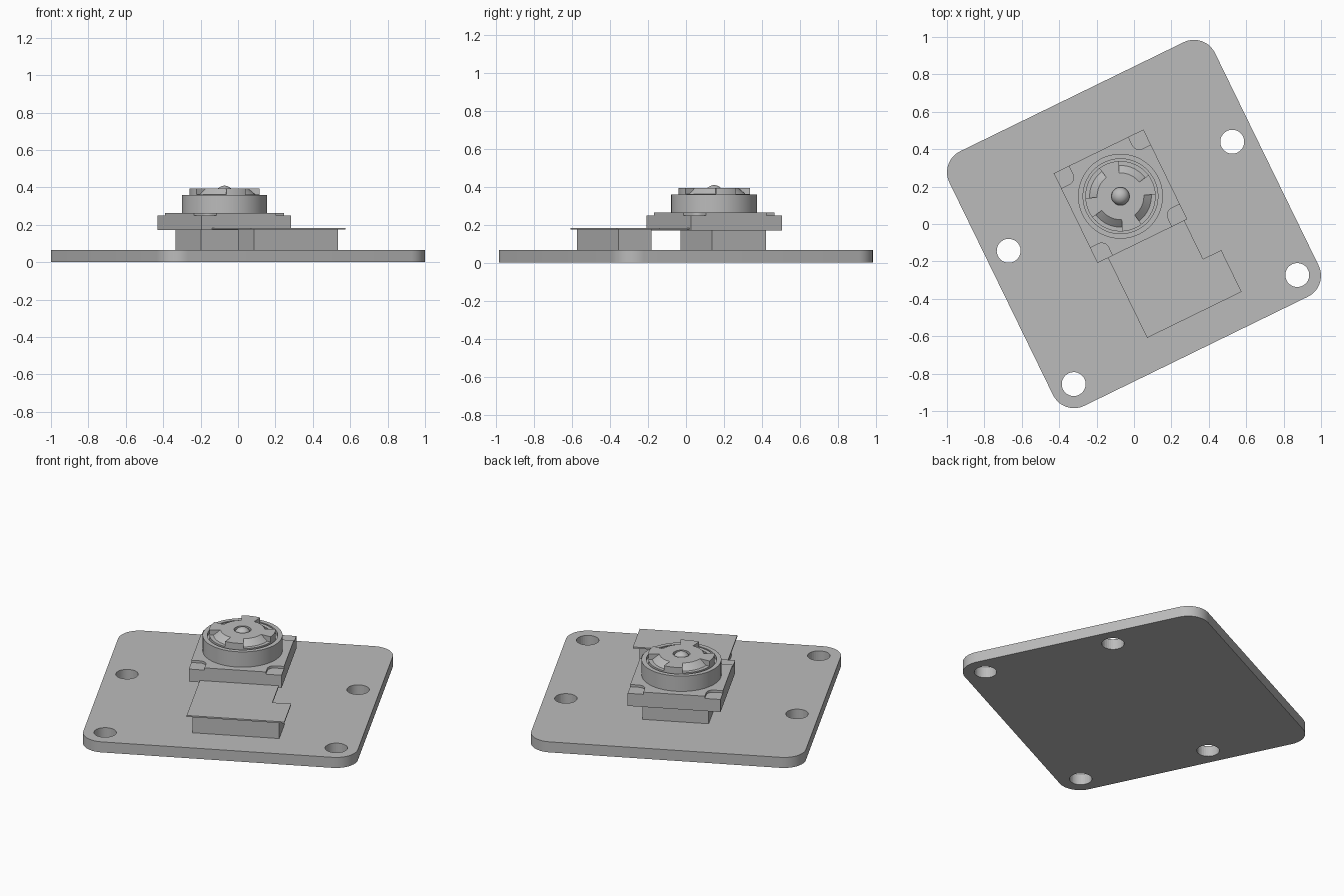
import bpy, bmesh, math

cube = bpy.data.objects.get("Cube")
if cube:
    bpy.data.objects.remove(cube)

TURN = math.radians(26)      # the whole module is turned on its base
LENS_Y = 0.165               # lens axis in module coordinates

grey = bpy.data.materials.new("plain_grey")
grey.use_nodes = True
grey.diffuse_color = (0.5, 0.5, 0.5, 1)
grey.node_tree.nodes["Principled BSDF"].inputs["Base Color"].default_value = (0.5, 0.5, 0.5, 1)


def finish(name, bm, y=0.0, smooth=True):
    """Turn a bmesh into a placed, shaded object."""
    bmesh.ops.remove_doubles(bm, verts=bm.verts, dist=1e-5)
    bmesh.ops.recalc_face_normals(bm, faces=bm.faces)
    mesh = bpy.data.meshes.new(name)
    bm.to_mesh(mesh)
    bm.free()
    mesh.materials.append(grey)
    obj = bpy.data.objects.new(name, mesh)
    bpy.context.collection.objects.link(obj)
    obj.rotation_euler.z = TURN
    obj.location = (-y * math.sin(TURN), y * math.cos(TURN), 0)
    if smooth:
        bpy.ops.object.select_all(action='DESELECT')
        obj.select_set(True)
        bpy.context.view_layer.objects.active = obj
        bpy.ops.object.shade_smooth_by_angle(angle=math.radians(30))
    return obj


def prism(name, outline, z0, z1, y=0.0, smooth=True):
    """Extrude a flat outline from z0 to z1."""
    bm = bmesh.new()
    face = bm.faces.new([bm.verts.new((px, py, z0)) for px, py in outline])
    top = bmesh.ops.extrude_face_region(bm, geom=[face], use_keep_orig=True)["geom"]
    for v in top:
        if isinstance(v, bmesh.types.BMVert):
            v.co.z = z1
    return finish(name, bm, y, smooth)


def box(name, x0, x1, y0, y1, z0, z1):
    return prism(name, [(x0, y0), (x1, y0), (x1, y1), (x0, y1)], z0, z1, smooth=False)


def arc(cx, cy, r, start, sweep, steps):
    angles = [math.radians(start + sweep * i / steps) for i in range(steps + 1)]
    return [(cx + r * math.cos(a), cy + r * math.sin(a)) for a in angles]


def polar_mesh(name, sections, y):
    """Skin a closed ring of (angle, profile) sections."""
    bm = bmesh.new()
    rings = [[bm.verts.new((r * math.cos(a), r * math.sin(a), z)) for r, z in prof]
             for a, prof in sections]
    for i, ring in enumerate(rings):
        nxt = rings[(i + 1) % len(rings)]
        for j in range(len(ring) - 1):
            quad = (ring[j], nxt[j], nxt[j + 1], ring[j + 1])
            # shared points between sections collapse to triangles or vanish
            corners = []
            for v in quad:
                if all((v.co - c.co).length > 1e-6 for c in corners):
                    corners.append(v)
            if len(corners) > 2:
                bm.faces.new(corners)
    return finish(name, bm, y)


# Circuit board with rounded corners and four mounting holes
cx, cy, corner = 0.665, 0.632, 0.125
outline = []
for start, sx, sy in ((0, 1, 1), (90, -1, 1), (180, -1, -1), (270, 1, -1)):
    outline += arc(sx * cx, sy * cy, corner, start, 90, 10)
board = prism("circuit_board", outline, 0, 0.066)
for hx in (-cx, cx):
    for hy in (LENS_Y, -0.628):
        hole = arc(hx, hy, 0.064, 0, 360, 32)[:-1]
        cutter = prism("hole_cutter", hole, -0.1, 0.2, smooth=False)
        cutter.hide_render = True
        bpy.context.view_layer.objects.active = board
        cut = board.modifiers.new("mounting_hole", 'BOOLEAN')
        cut.operation, cut.solver, cut.object = 'DIFFERENCE', 'EXACT', cutter
        bpy.ops.object.modifier_apply(modifier=cut.name)
        bpy.data.objects.remove(cutter)

# Blocks standing on the board
box("sensor_riser", -0.19, 0.19, 0.059, 0.375, 0.066, 0.172)
box("ribbon_connector", -0.175, 0.325, -0.555, -0.36, 0.066, 0.174)

# Thin ribbon plate running from the connector to below the sensor
prism("ribbon_plate", [(-0.204, -0.578), (0.358, -0.578), (0.358, -0.33), (0.25, -0.33),
                       (0.25, -0.06), (-0.204, -0.06)], 0.174, 0.183, smooth=False)

# Sensor housing: full square below, notched corners on the top layer
h, notch, fillet = 0.267, 0.09, 0.04
prism("sensor_housing", [(-h, -h), (h, -h), (h, h), (-h, h)], 0.171, 0.25, LENS_Y, False)
outline = []
for k in range(4):
    c, s = math.cos(k * math.pi / 2), math.sin(k * math.pi / 2)
    inner = h - notch + fillet
    quarter = [(h, h - notch)] + arc(inner, inner, fillet, 270, -90, 6) + [(h - notch, h)]
    outline += [(px * c - py * s, px * s + py * c) for px, py in quarter]
prism("sensor_top_layer", outline, 0.25, 0.264, LENS_Y)

# Lens barrel with a recessed centre
barrel = [(0, 0.26), (0.227, 0.26), (0.227, 0.36), (0.2, 0.36), (0.2, 0.34), (0, 0.34)]
polar_mesh("lens_barrel", [(math.tau * i / 64, barrel) for i in range(64)], LENS_Y)

# Lens cap: raised hub and four arms, with sloped pockets between the arms
core = [(0.048, 0.33), (0.048, 0.395), (0.125, 0.395)]
rim = [(0.188, 0.33)]
arm = core + [(0.165, 0.395), (0.188, 0.395)] + rim
pocket = core + [(0.165, 0.362), (0.188, 0.362)] + rim
sections = []
for k in range(4):
    for middle, width, profile in ((0, 34, arm), (45, 56, pocket)):
        for i in range(9):
            angle = -6 + 90 * k + middle + width * (i / 8 - 0.5)
            sections.append((math.radians(angle), profile))
polar_mesh("lens_cap", sections, LENS_Y)

# Glass bead in the centre of the cap
bm = bmesh.new()
bmesh.ops.create_uvsphere(bm, u_segments=32, v_segments=16, radius=0.048)
bmesh.ops.translate(bm, verts=bm.verts, vec=(0, 0, 0.361))
finish("lens_bead", bm, LENS_Y)
